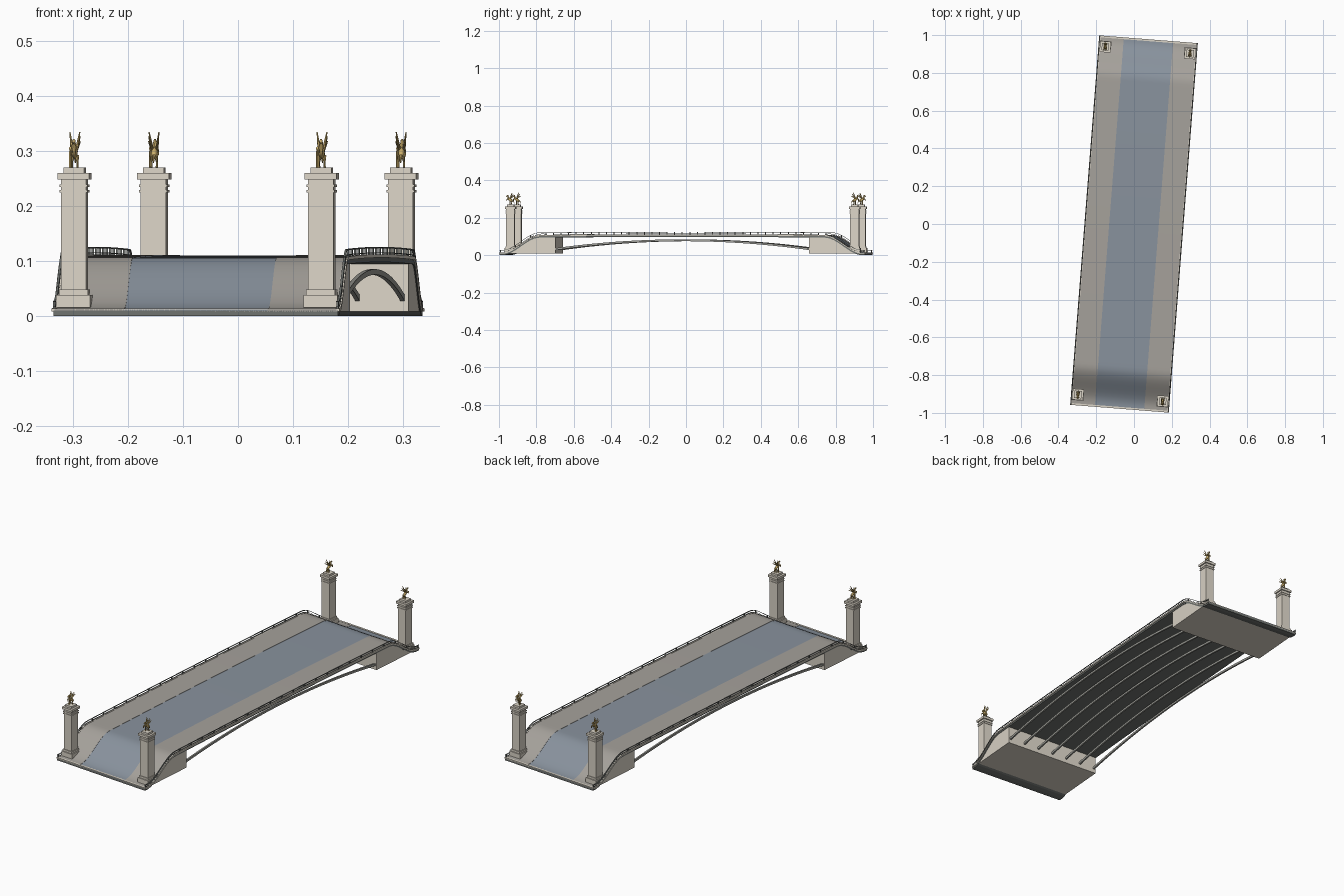
import bpy, bmesh, math
from mathutils import Matrix, Vector

if "Cube" in bpy.data.objects:
    bpy.data.objects.remove(bpy.data.objects["Cube"])

SKEW = Matrix.Rotation(math.radians(-4.5), 4, 'Z')
HALF = 0.981


def material(name, r, g, b):
    m = bpy.data.materials.new(name)
    m.diffuse_color = (r, g, b, 1)
    m.use_nodes = True
    m.node_tree.nodes["Principled BSDF"].inputs["Base Color"].default_value = m.diffuse_color
    return m


STONE = material("stone", 0.72, 0.67, 0.58)
PAVING = material("paving", 0.38, 0.36, 0.33)
ASPHALT = material("asphalt", 0.25, 0.29, 0.34)
IRON = material("iron", 0.16, 0.17, 0.16)
STEEL = material("arch_steel", 0.36, 0.36, 0.33)
GOLD = material("gold", 0.60, 0.43, 0.15)


def finish(name, bm, mat, smooth=False):
    bmesh.ops.recalc_face_normals(bm, faces=bm.faces[:])
    me = bpy.data.meshes.new(name)
    bm.to_mesh(me)
    bm.free()
    me.transform(SKEW)
    me.materials.append(mat)
    ob = bpy.data.objects.new(name, me)
    bpy.context.collection.objects.link(ob)
    if smooth:
        bpy.context.view_layer.objects.active = ob
        ob.select_set(True)
        bpy.ops.object.shade_smooth_by_angle(angle=math.radians(40))
        ob.select_set(False)
    return ob


def deck_z(y):
    y = abs(y)
    t = min(max((0.965 - y) / 0.2, 0), 1)
    return 0.012 + 0.094 * t * t * (3 - 2 * t) + 0.004 * max(0, 1 - (y / 0.76) ** 2)


def sweep(bm, x0, x1, top, bottom, y0=-HALF, y1=HALF, n=96):
    # rectangular section carried along the bridge
    rings = []
    for i in range(n + 1):
        y = y0 + (y1 - y0) * i / n
        zt, zb = top(y), bottom(y)
        rings.append([bm.verts.new(p) for p in
                      ((x0, y, zb), (x1, y, zb), (x1, y, zt), (x0, y, zt))])
    for a, b in zip(rings, rings[1:]):
        for k in range(4):
            bm.faces.new((a[k], a[(k + 1) % 4], b[(k + 1) % 4], b[k]))
    bm.faces.new(rings[0])
    bm.faces.new(rings[-1])


def box(bm, c, size):
    bmesh.ops.create_cube(bm, size=1, matrix=Matrix.Translation(c) @ Matrix.Diagonal((*size, 1)))


def blob(bm, c, size, tilt=0):
    bmesh.ops.create_uvsphere(bm, u_segments=10, v_segments=7, radius=1,
                              matrix=Matrix.Translation(c) @ Matrix.Rotation(tilt, 4, 'X')
                              @ Matrix.Diagonal((*size, 1)))


def limb(bm, a, b, r0, r1):
    a, b = Vector(a), Vector(b)
    q = (b - a).to_track_quat('Z', 'Y').to_matrix().to_4x4()
    bmesh.ops.create_cone(bm, cap_ends=True, segments=7, radius1=r0, radius2=r1,
                          depth=(b - a).length, matrix=Matrix.Translation((a + b) / 2) @ q)


def off(d):
    return lambda y: deck_z(y) + d


# deck slab, roadway and pavements
bm = bmesh.new()
sweep(bm, -0.259, 0.259, off(-0.002), off(-0.012))
finish("deck_slab", bm, IRON)
bm = bmesh.new()
sweep(bm, -0.131, 0.131, off(0.0), off(-0.003))
finish("roadway", bm, ASPHALT, True)
bm = bmesh.new()
for s in (-1, 1):
    sweep(bm, *sorted((s * 0.131, s * 0.257)), off(0.001), off(-0.003))
finish("pavements", bm, PAVING, True)

# stone edge and end thresholds
bm = bmesh.new()
for s in (-1, 1):
    sweep(bm, *sorted((s * 0.254, s * 0.262)), off(0.002), off(-0.004))
    box(bm, (0, s * (HALF - 0.005), 0.011), (0.524, 0.010, 0.006))
finish("edge_stones", bm, STONE)

# railings on both sides
bm = bmesh.new()
for s in (-1, 1):
    for lo, hi in ((0.013, 0.0155), (0.004, 0.0055)):
        sweep(bm, *sorted((s * 0.256, s * 0.260)), off(hi), off(lo))
    n = 24
    for i in range(n + 1):
        y = -0.975 + 1.95 * i / n
        box(bm, (s * 0.258, y, deck_z(y) + 0.007), (0.004, 0.005, 0.016))
finish("railings", bm, IRON)

# abutments
bm = bmesh.new()
for s in (-1, 1):
    sweep(bm, -0.257, 0.257, lambda y: max(deck_z(y) - 0.010, 0.009), lambda y: 0.008,
          *sorted((s * 0.68, s * 0.94)), n=20)
finish("abutments", bm, STONE)

# arch ribs
bm = bmesh.new()
for i in range(7):
    x = -0.246 + 0.492 * i / 6
    sweep(bm, x - 0.004, x + 0.004,
          lambda y: 0.085 - 0.048 * (y / 0.69) ** 2,
          lambda y: 0.075 - 0.049 * (y / 0.69) ** 2, -0.69, 0.69, 40)
finish("arch_ribs", bm, STEEL)

# pylons and winged horse groups
for sy, end in ((-1, "front"), (1, "back")):
    for sx, side in ((-1, "left"), (1, "right")):
        cx, cy = sx * 0.225, sy * 0.923
        bm = bmesh.new()
        for w, z0, z1 in ((0.062, 0.015, 0.038), (0.053, 0.038, 0.048), (0.046, 0.048, 0.250),
                          (0.051, 0.224, 0.229), (0.051, 0.234, 0.239),
                          (0.058, 0.248, 0.260), (0.038, 0.260, 0.270)):
            box(bm, (cx, cy, (z0 + z1) / 2), (w, w, z1 - z0))
        finish(f"pylon_{end}_{side}", bm, STONE)

        def P(x, y, z):
            return (cx + x, cy + sy * y, 0.27 + z)

        bm = bmesh.new()
        blob(bm, P(0, 0.001, 0.026), (0.006, 0.015, 0.0075), sy * math.radians(32))
        limb(bm, P(0, 0.010, 0.030), P(0, 0.015, 0.048), 0.0055, 0.003)
        blob(bm, P(0, 0.018, 0.047), (0.003, 0.007, 0.0035), sy * math.radians(-30))
        limb(bm, P(0, -0.012, 0.022), P(0, -0.020, 0.008), 0.003, 0.001)
        for s in (-1, 1):
            limb(bm, P(s * 0.004, -0.008, 0.021), P(s * 0.005, -0.003, 0.010), 0.004, 0.002)
            limb(bm, P(s * 0.005, -0.003, 0.010), P(s * 0.005, -0.007, 0), 0.002, 0.002)
            limb(bm, P(s * 0.004, 0.011, 0.029), P(s * 0.005, 0.020, 0.031), 0.003, 0.002)
            limb(bm, P(s * 0.005, 0.020, 0.031), P(s * 0.005, 0.020, 0.021), 0.002, 0.0015)
            # wing feathers
            for dy, dz in ((-0.008, 0.064), (-0.014, 0.056), (-0.019, 0.047)):
                limb(bm, P(s * 0.004, 0.004, 0.032), P(s * 0.009, dy, dz), 0.003, 0.001)
        # standing attendant
        limb(bm, P(-0.007, 0.004, 0), P(-0.007, 0.004, 0.030), 0.003, 0.003)
        blob(bm, P(-0.007, 0.004, 0.034), (0.003, 0.003, 0.0035))
        finish(f"winged_horse_{end}_{side}", bm, GOLD, True)
